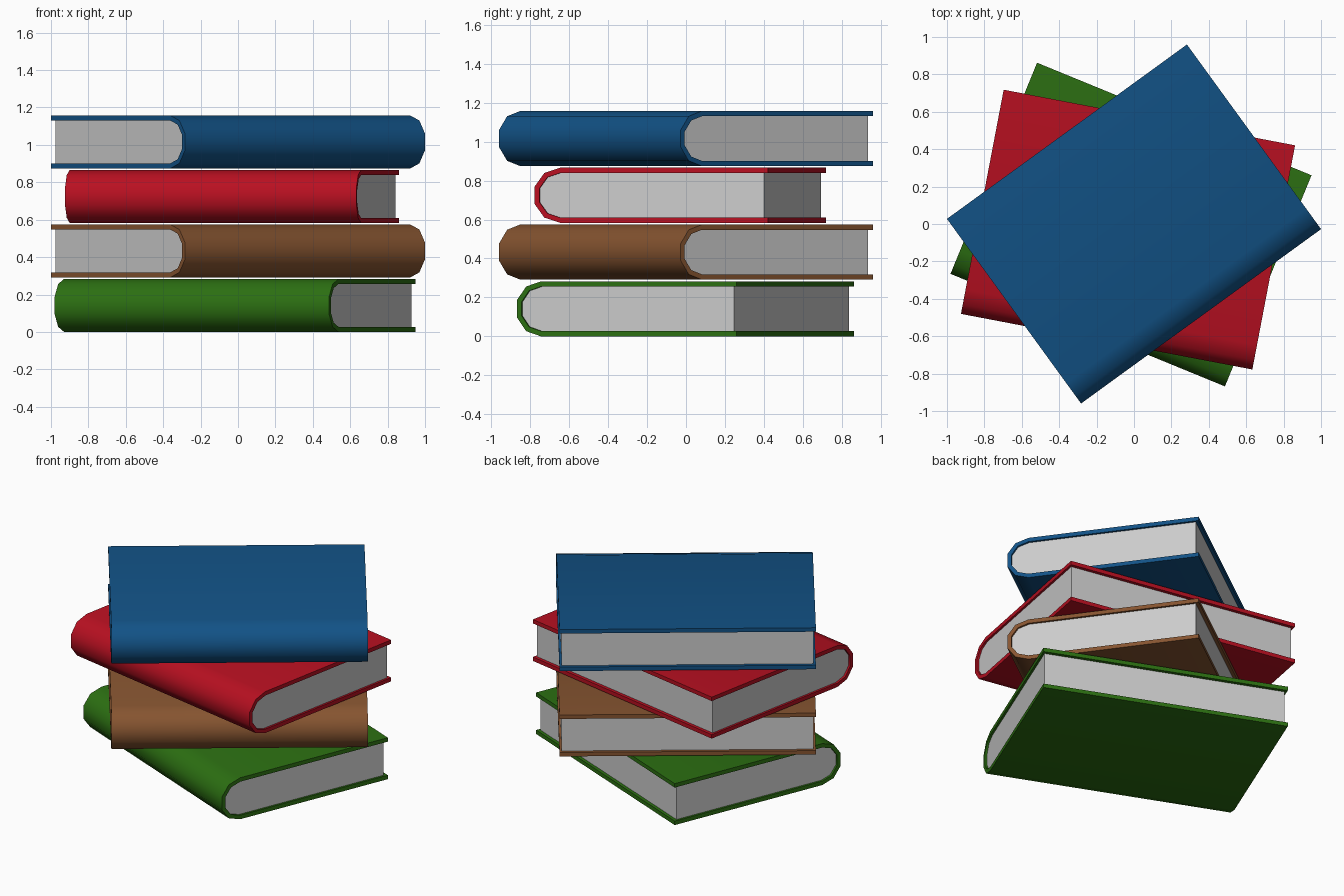
import bpy, bmesh
from math import radians, sin, cos

if "Cube" in bpy.data.objects:
    bpy.data.objects.remove(bpy.data.objects["Cube"])

LENGTH, WIDTH, THICK, BOARD = 1.586, 1.22, 0.283, 0.027
PITCH = 0.2914
R = THICK / 2
ARC_Y = -WIDTH / 2 + R * cos(radians(18))   # centre of the rounded spine


def u_profile(radius, open_y):
    """Upper open edge, round the five-sided spine, to the lower open edge."""
    arc = [(ARC_Y - radius * cos(radians(a)), radius * sin(radians(a)))
           for a in (90, 54, 18, -18, -54, -90)]
    return [(open_y, radius)] + arc + [(open_y, -radius)]


def extrude_profile(name, profile, length, loc, angle, mat=None):
    bm = bmesh.new()
    face = bm.faces.new([bm.verts.new((-length / 2, y, z)) for y, z in profile])
    ext = bmesh.ops.extrude_face_region(bm, geom=[face], use_keep_orig=True)
    moved = [v for v in ext["geom"] if isinstance(v, bmesh.types.BMVert)]
    bmesh.ops.translate(bm, verts=moved, vec=(length, 0, 0))
    bmesh.ops.recalc_face_normals(bm, faces=bm.faces)
    mesh = bpy.data.meshes.new(name)
    bm.to_mesh(mesh)
    bm.free()
    ob = bpy.data.objects.new(name, mesh)
    bpy.context.collection.objects.link(ob)
    ob.location = loc
    ob.rotation_euler.z = radians(angle)
    if mat:
        mesh.materials.append(mat)
    bpy.ops.object.select_all(action='DESELECT')
    bpy.context.view_layer.objects.active = ob
    ob.select_set(True)
    bpy.ops.object.shade_smooth_by_angle(angle=radians(40))
    return ob


def book(name, colour, index, x, y, angle):
    mat = bpy.data.materials.new(name + "_cloth")
    mat.diffuse_color = (*colour, 1)
    mat.use_nodes = True
    mat.node_tree.nodes["Principled BSDF"].inputs["Base Color"].default_value = mat.diffuse_color
    loc = (x, y, R + index * PITCH)
    outer = u_profile(R, WIDTH / 2)
    inner = u_profile(R - BOARD, WIDTH / 2)
    # wrap-around cover
    extrude_profile(name + "_cover", outer + inner[::-1], LENGTH, loc, angle, mat)
    # page block, slightly inset from the cover
    extrude_profile(name + "_pages", u_profile(R - BOARD, WIDTH / 2 - 0.022),
                    LENGTH - 0.028, loc, angle)


# stack from bottom to top
book("green_book", (0.025, 0.16, 0.006), 0, -0.016, -0.003, -22.3)
book("brown_book", (0.24, 0.09, 0.03), 1, 0, 0, 36)
book("red_book", (0.48, 0.005, 0.015), 2, -0.032, -0.03, -10.8)
book("blue_book", (0.006, 0.085, 0.24), 3, 0, 0, 36)
